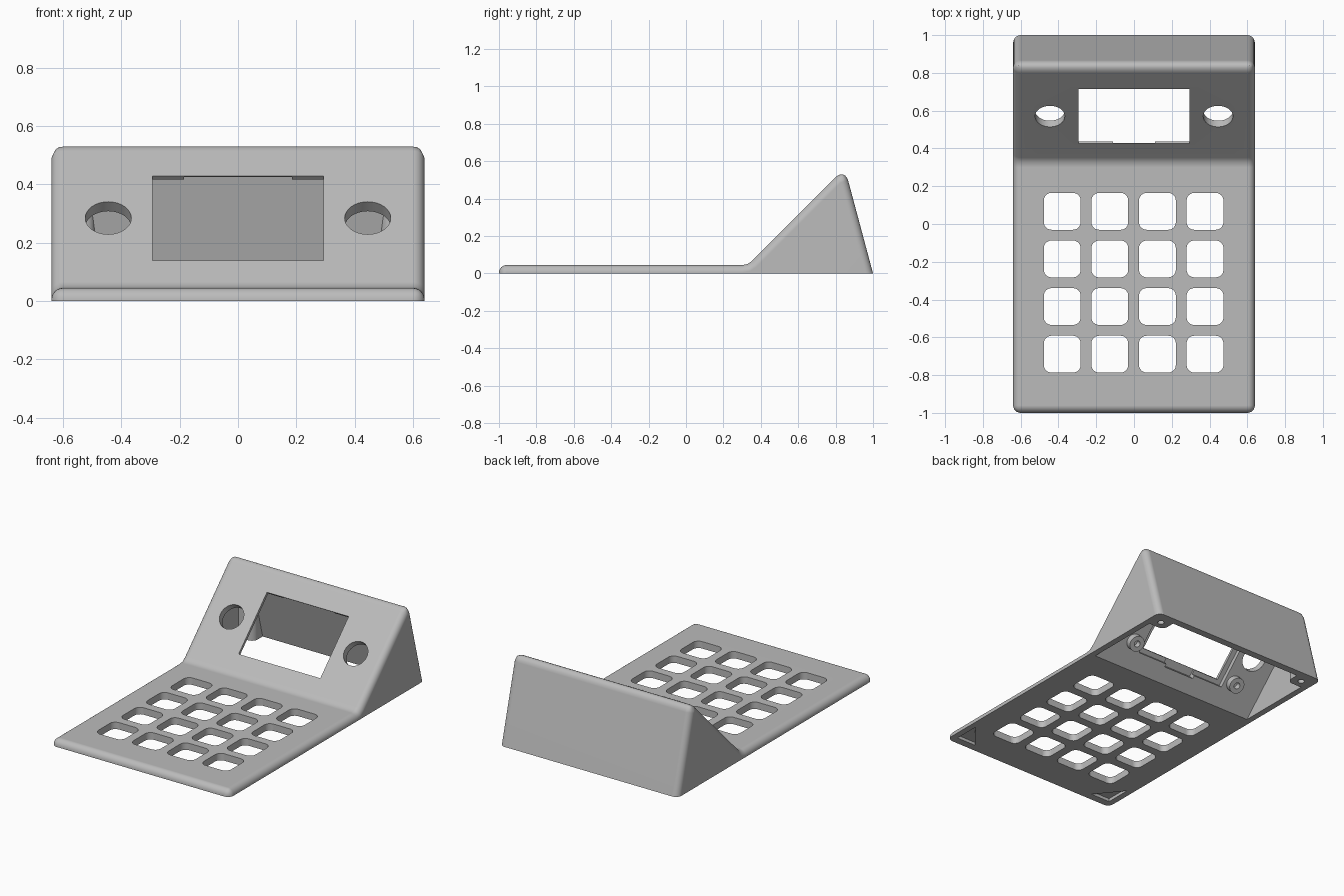
import bpy, bmesh, math
from mathutils import Matrix, Vector

if "Cube" in bpy.data.objects:
    bpy.data.objects.remove(bpy.data.objects["Cube"], do_unlink=True)

grey = bpy.data.materials.new("light_grey_plastic")
grey.use_nodes = True
colour = (0.5, 0.5, 0.5, 1)
grey.diffuse_color = colour
grey.node_tree.nodes["Principled BSDF"].inputs["Base Color"].default_value = colour

# Frame of the sloping panel: local y runs up the slope, local z points outward
SLOPE = Matrix.Translation((0, 0.57, 0.285)) @ Matrix.Rotation(math.radians(45), 4, 'X')


def make_object(name, bm, matrix=Matrix()):
    bm.transform(matrix)
    bmesh.ops.recalc_face_normals(bm, faces=bm.faces)
    mesh = bpy.data.meshes.new(name)
    bm.to_mesh(mesh)
    bm.free()
    mesh.materials.append(grey)
    ob = bpy.data.objects.new(name, mesh)
    bpy.context.collection.objects.link(ob)
    return ob


def add_prism(bm, points, direction):
    face = bm.faces.new([bm.verts.new(p) for p in points])
    new = bmesh.ops.extrude_face_region(bm, geom=[face])["geom"]
    bmesh.ops.translate(bm, vec=direction,
                        verts=[v for v in new if isinstance(v, bmesh.types.BMVert)])


def side_prism(profile, half):
    bm = bmesh.new()
    add_prism(bm, [(-half, y, z) for y, z in profile], (2 * half, 0, 0))
    return bm


def add_box(bm, low, high):
    low, high = Vector(low), Vector(high)
    m = Matrix.Translation((low + high) / 2) @ Matrix.Diagonal((*(high - low), 1))
    return bmesh.ops.create_cube(bm, size=1, matrix=m)["verts"]


def add_cylinder(bm, x, y, z, radius, depth):
    bmesh.ops.create_cone(bm, cap_ends=True, segments=32, radius1=radius, radius2=radius,
                          depth=depth, matrix=Matrix.Translation((x, y, z)))


def apply_modifiers(ob):
    graph = bpy.context.evaluated_depsgraph_get()
    mesh = bpy.data.meshes.new_from_object(ob.evaluated_get(graph))
    ob.modifiers.clear()
    ob.data = mesh


def cut(ob, cutter):
    cutter.hide_render = True
    mod = ob.modifiers.new("cut", 'BOOLEAN')
    mod.operation = 'DIFFERENCE'
    mod.solver = 'EXACT'
    mod.object = cutter
    apply_modifiers(ob)
    bpy.data.objects.remove(cutter, do_unlink=True)


def smooth(ob):
    bpy.ops.object.select_all(action='DESELECT')
    ob.select_set(True)
    bpy.context.view_layer.objects.active = ob
    bpy.ops.object.shade_smooth_by_angle(angle=math.radians(30))
    ob.modifiers.new("normals", 'WEIGHTED_NORMAL').keep_sharp = True


# Case: flat keypad plate running into a wedge, rounded everywhere but underneath
bm = side_prism([(-1, 0), (-1, 0.045), (0.3, 0.045), (0.328, 0.05), (0.351, 0.066),
                 (0.849, 0.564), (1, 0)], 0.64)
weight = bm.edges.layers.float.new("bevel_weight_edge")
for e in bm.edges:
    a, b = (v.co for v in e.verts)
    across = abs(a.x - b.x) > 1
    if max(a.z, b.z) < 0.001 or (across and 0.2 < a.y < 0.4):
        continue
    e[weight] = 1 if across and a.z > 0.5 else 0.57
case = make_object("case", bm)
bevel = case.modifiers.new("round", 'BEVEL')
bevel.limit_method = 'WEIGHT'
bevel.width = 0.07
bevel.segments = 6
apply_modifiers(case)

# Hollow inside the wedge, leaving screw pillars in the back corners
cavity = make_object("cavity_cutter", side_prism([(0.3, -0.05), (0.966, -0.05), (0.826, 0.476)], 0.6))
bm = bmesh.new()
for s in (-1, 1):
    verts = add_box(bm, (min(s * 0.49, s * 0.7), 0.86, -0.1), (max(s * 0.49, s * 0.7), 1.1, 0.3))
    corner = [e for e in bm.edges if all(v in verts and abs(v.co.x) < 0.5 and v.co.y < 0.9
                                         for v in e.verts)]
    bmesh.ops.bevel(bm, geom=corner, offset=0.04, segments=5, profile=0.5, affect='EDGES')
cut(cavity, make_object("pillar_cutter", bm))
cut(case, cavity)

# Screw holes in the pillars
bm = bmesh.new()
for s in (-1, 1):
    add_cylinder(bm, s * 0.555, 0.915, 0.05, 0.02, 0.2)
cut(case, make_object("screw_cutter", bm))

# Sixteen rounded key openings
bm = bmesh.new()
half = 0.0975
for i in range(4):
    for j in range(4):
        x, y = -0.38 + 0.252 * i, 0.067 - 0.252 * j
        add_box(bm, (x - half, y - half, -0.1), (x + half, y + half, 0.2))
upright = [e for e in bm.edges if abs(e.verts[0].co.z - e.verts[1].co.z) > 0.2]
bmesh.ops.bevel(bm, geom=upright, offset=0.04, segments=6, profile=0.5, affect='EDGES')
cut(case, make_object("key_cutter", bm))

# Display window, its inner pocket and the two thinner notches
for low, high in (((-0.293, -0.205, -0.1), (0.293, 0.205, 0.1)),
                  ((-0.325, -0.235, -0.1), (0.325, 0.235, -0.018)),
                  ((-0.11, -0.255, -0.1), (0.11, 0, -0.006)),
                  ((-0.185, 0, -0.1), (0.185, 0.25, -0.006))):
    bm = bmesh.new()
    add_box(bm, low, high)
    cut(case, make_object("window_cutter", bm, SLOPE))

# Round button holes beside the window
bm = bmesh.new()
for s in (-1, 1):
    add_cylinder(bm, s * 0.445, 0, 0, 0.079, 0.2)
cut(case, make_object("button_cutter", bm, SLOPE))

# Shallow recesses under the front corners
bm = bmesh.new()
for s in (-1, 1):
    add_prism(bm, [(s * 0.6, -0.95, -0.05), (s * 0.46, -0.95, -0.05), (s * 0.52, -0.88, -0.05),
                   (s * 0.6, -0.78, -0.05)], (0, 0, 0.07))
cut(case, make_object("corner_cutter", bm))
smooth(case)

# Hollow display mounting posts on the inside of the slope
for s, side in ((-1, "right"), (1, "left")):
    for t, level in ((-1, "lower"), (1, "upper")):
        bm = bmesh.new()
        add_cylinder(bm, s * 0.395, t * 0.185, -0.065, 0.05, 0.045)
        post = make_object(f"{level}_{side}_display_post", bm, SLOPE)
        bm = bmesh.new()
        add_cylinder(bm, s * 0.395, t * 0.185, -0.08, 0.02, 0.06)
        cut(post, make_object("post_cutter", bm, SLOPE))
        smooth(post)
